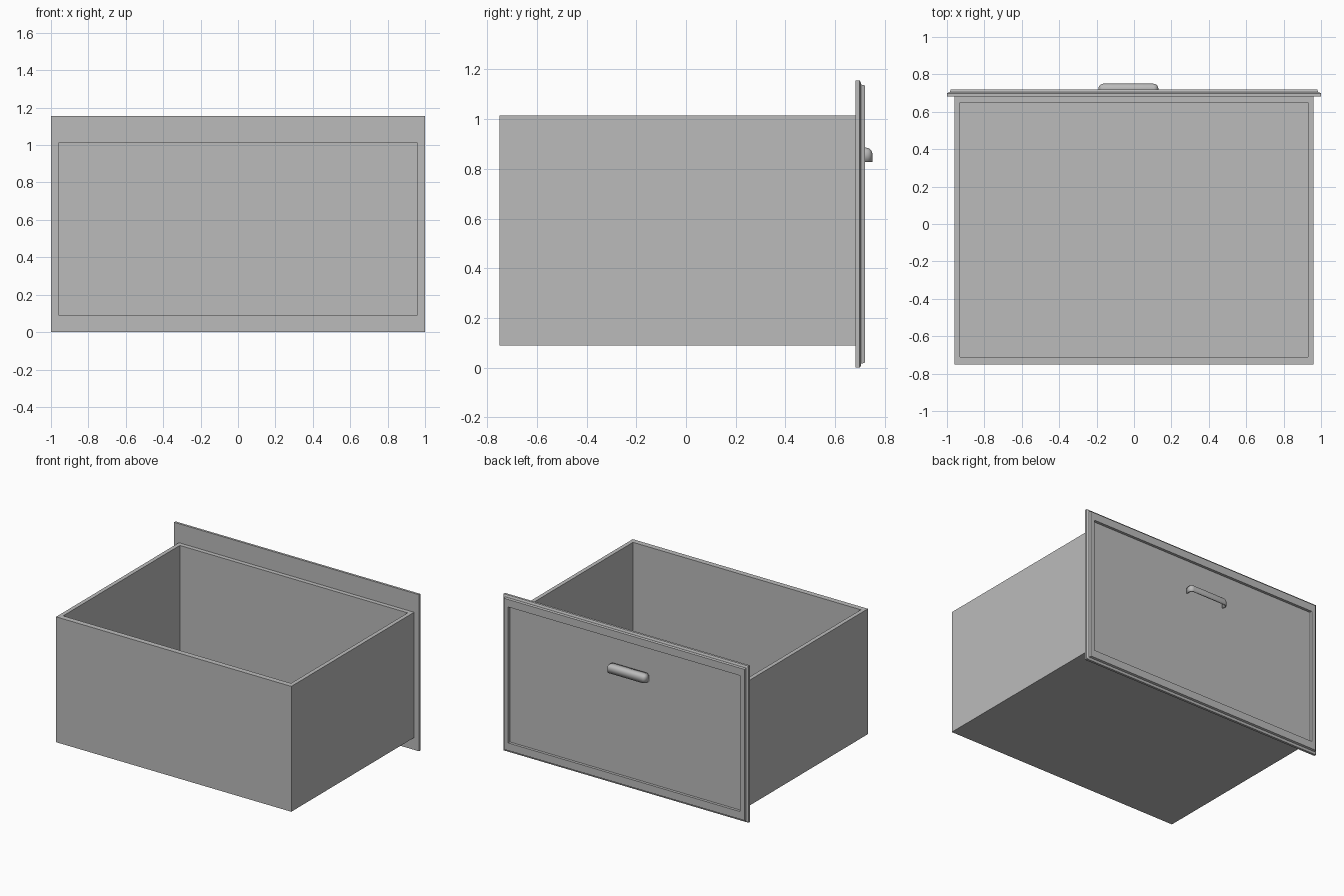
import bpy
import bmesh
from mathutils import Vector

if "Cube" in bpy.data.objects:
    bpy.data.objects.remove(bpy.data.objects["Cube"], do_unlink=True)

GREY = (0.5, 0.5, 0.5, 1)
paint = bpy.data.materials.new("plain grey")
paint.use_nodes = True
paint.diffuse_color = GREY
paint.node_tree.nodes["Principled BSDF"].inputs["Base Color"].default_value = GREY


def finish(bm, name):
    bmesh.ops.recalc_face_normals(bm, faces=bm.faces)
    mesh = bpy.data.meshes.new(name)
    bm.to_mesh(mesh)
    bm.free()
    mesh.materials.append(paint)
    obj = bpy.data.objects.new(name, mesh)
    bpy.context.collection.objects.link(obj)
    return obj


def stack_rings(name, rings):
    """Join rectangular rings in order and cap both ends."""
    bm = bmesh.new()
    loops = [[bm.verts.new(p) for p in ring] for ring in rings]
    for a, b in zip(loops, loops[1:]):
        for i in range(4):
            j = (i + 1) % 4
            bm.faces.new((a[i], a[j], b[j], b[i]))
    bm.faces.new(loops[0])
    bm.faces.new(loops[-1])
    return finish(bm, name)


# Open drawer box: outside up, over the rim, inside down to the floor
def flat_ring(hx, y0, y1, z):
    return [(-hx, y0, z), (hx, y0, z), (hx, y1, z), (-hx, y1, z)]


outer, inner = (0.96, -0.75, 0.685), (0.93, -0.71, 0.65)
stack_rings("drawer_box", [flat_ring(*outer, 0.09), flat_ring(*outer, 1.015),
                           flat_ring(*inner, 1.015), flat_ring(*inner, 0.12)])


# Face panel: moulded outer edge, flat frame and recessed field
def panel_ring(y, side, end):
    x, z0, z1 = 1 - side, end, 1.155 - end
    return [(-x, y, z0), (x, y, z0), (x, y, z1), (-x, y, z1)]


edge = [(0.682, 0), (0.699, 0), (0.703, 0.007), (0.705, 0.016), (0.72, 0.02)]
rings = [panel_ring(y, inset, inset) for y, inset in edge]
rings += [panel_ring(0.72, 0.053, 0.076), panel_ring(0.70, 0.053, 0.076)]
stack_rings("face_panel", rings)

# Cup pull: rounded shell, open underneath
low, high = Vector((-0.19, 0.70, 0.828)), Vector((0.13, 0.75, 0.885))
bm = bmesh.new()
bmesh.ops.create_cube(bm, size=1)
for v in bm.verts:
    v.co = (low + high) / 2 + v.co * (high - low)
bm.normal_update()
open_faces = [f for f in bm.faces if f.normal.z < -0.5 or f.normal.y < -0.5]
bmesh.ops.delete(bm, geom=open_faces, context="FACES")
rounded = [e for e in bm.edges if len(e.link_faces) == 2]
bmesh.ops.bevel(bm, geom=rounded, offset=0.026, segments=5, profile=0.5,
                affect="EDGES")
pull = finish(bm, "cup_pull")
shell = pull.modifiers.new("shell", "SOLIDIFY")
shell.thickness = 0.008
shell.offset = -1
bpy.context.view_layer.objects.active = pull
pull.select_set(True)
bpy.ops.object.shade_smooth_by_angle(angle=0.7)
